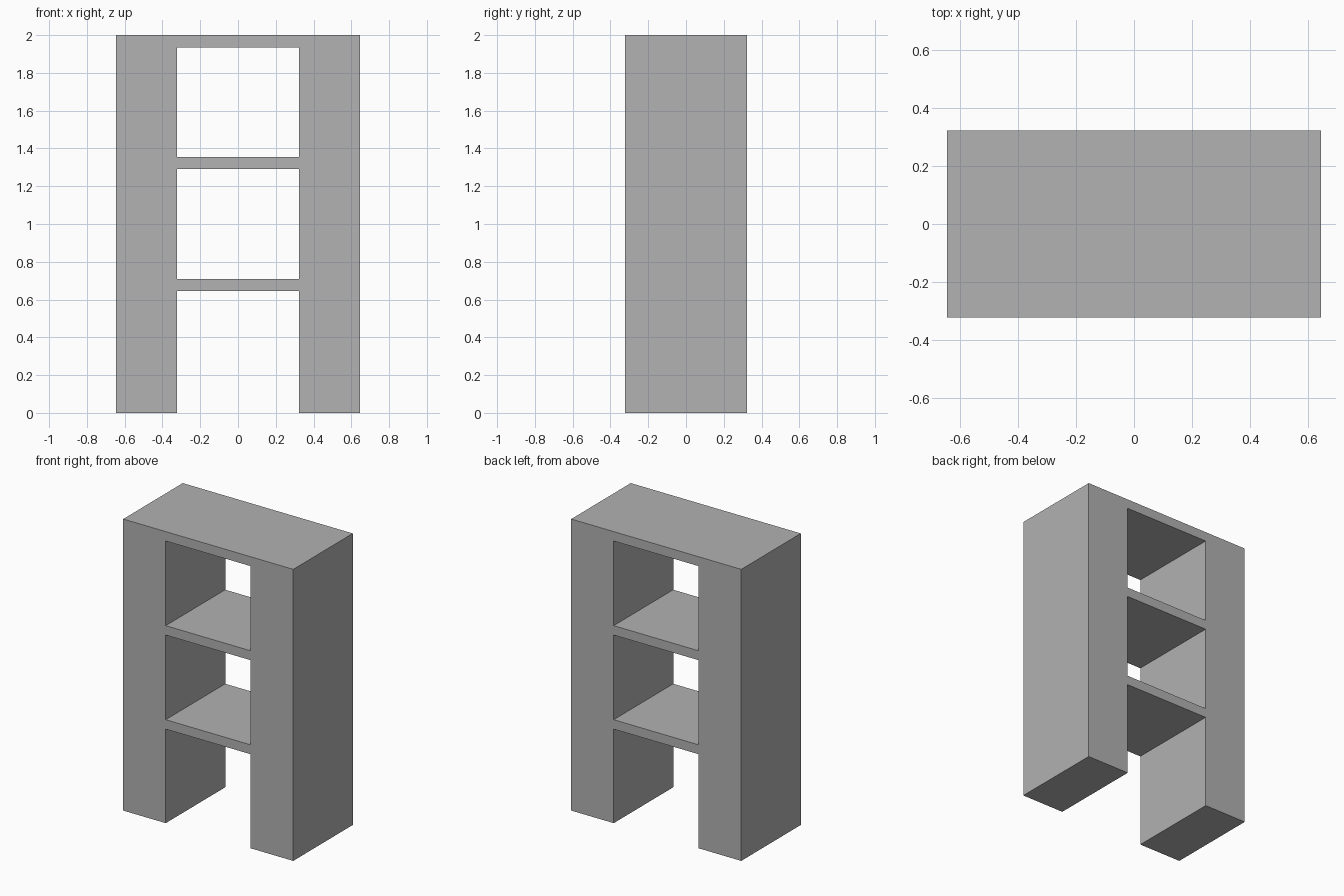
import bpy

cube = bpy.data.objects.get("Cube")
if cube:
    bpy.data.objects.remove(cube, do_unlink=True)

# Single grey material
GREY = (0.445, 0.445, 0.445, 1.0)
grey = bpy.data.materials.new("plain grey")
grey.use_nodes = True
grey.diffuse_color = GREY
grey.node_tree.nodes["Principled BSDF"].inputs["Base Color"].default_value = GREY

# The whole rack fits a module: height = 3 shelf pitches + 1 shelf thickness
T = 2 / 31             # shelf thickness
PITCH = 10 * T         # shelf spacing, also depth and opening width
PILLAR = 5 * T         # pillar width


def box(name, size, centre):
    bpy.ops.mesh.primitive_cube_add(size=1, location=centre)
    obj = bpy.context.object
    obj.name = obj.data.name = name
    obj.scale = size
    bpy.ops.object.transform_apply(location=False, rotation=False, scale=True)
    obj.data.materials.append(grey)
    return obj


# Side pillars
for side, name in ((-1, "right_pillar"), (1, "left_pillar")):
    box(name, (PILLAR, PITCH, 2), (side * (PITCH + PILLAR) / 2, 0, 1))

# Shelves spanning the gap, the last one closing the top
for i, name in enumerate(("lower_shelf", "middle_shelf", "top_panel"), 1):
    box(name, (PITCH, PITCH, T), (0, 0, i * PITCH + T / 2))
